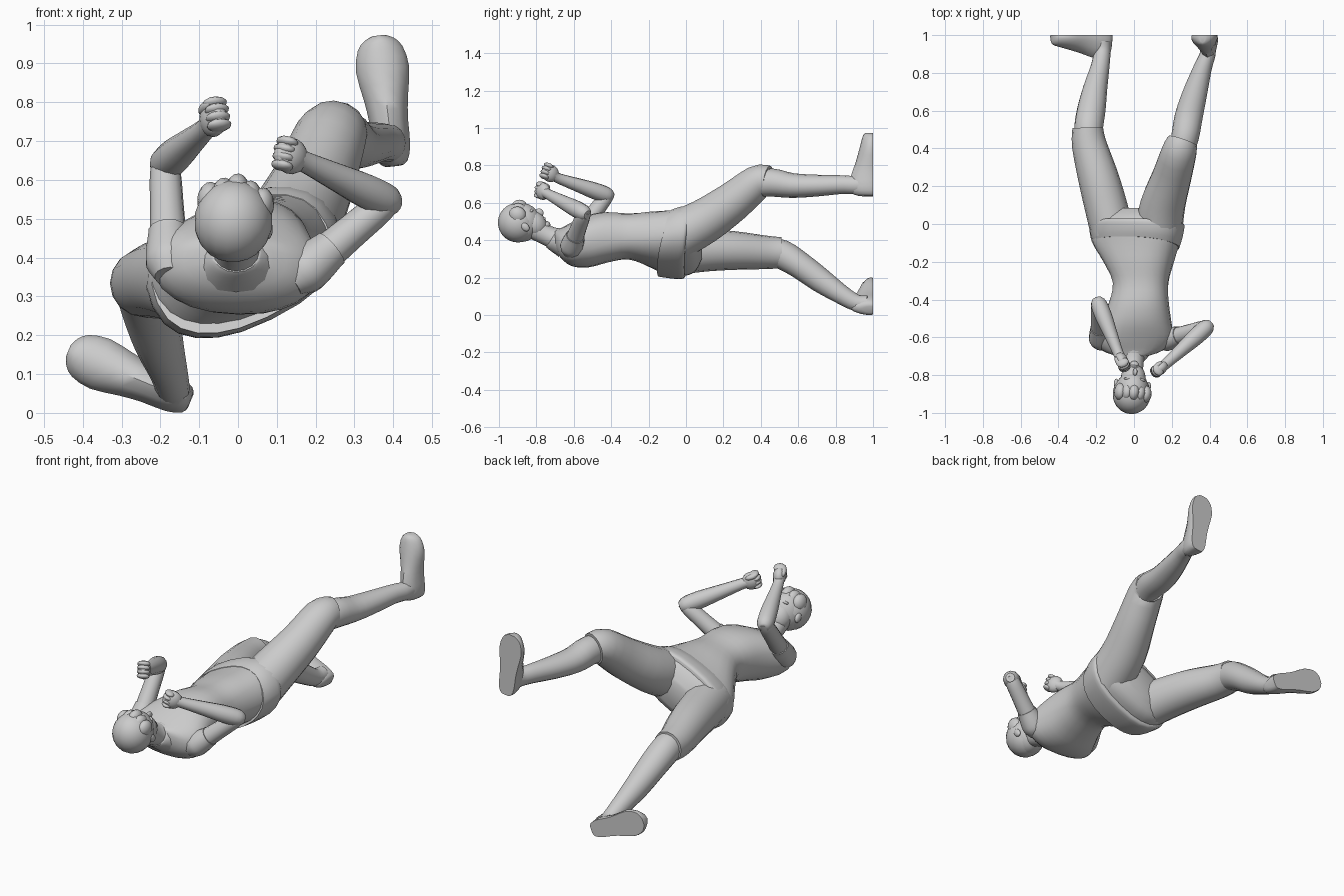
import bpy, bmesh, math
from mathutils import Vector, Matrix

if "Cube" in bpy.data.objects:
    bpy.data.objects.remove(bpy.data.objects["Cube"])

V = Vector


def finish(name, bm, angle=50):
    bmesh.ops.recalc_face_normals(bm, faces=bm.faces)
    me = bpy.data.meshes.new(name)
    bm.to_mesh(me)
    bm.free()
    ob = bpy.data.objects.new(name, me)
    bpy.context.collection.objects.link(ob)
    bpy.ops.object.select_all(action='DESELECT')
    ob.select_set(True)
    bpy.context.view_layer.objects.active = ob
    bpy.ops.object.shade_smooth_by_angle(angle=math.radians(angle))
    return ob


def bridge(name, rings, angle=50):
    bm = bmesh.new()
    vr = [[bm.verts.new(p) for p in r] for r in rings]
    n = len(vr[0])
    for a, b in zip(vr, vr[1:]):
        for i in range(n):
            bm.faces.new((a[i], a[(i + 1) % n], b[(i + 1) % n], b[i]))
    bm.faces.new(vr[0])
    bm.faces.new(vr[-1])
    return finish(name, bm, angle)


def spline(keys, steps=3):
    # Catmull-Rom through tuples of numbers
    out = []
    for i in range(len(keys) - 1):
        p = [keys[max(0, min(len(keys) - 1, i + k))] for k in (-1, 0, 1, 2)]
        for s in range(steps):
            t = s / steps
            out.append([0.5 * (2 * b + (c - a) * t + (2 * a - 5 * b + 4 * c - d) * t * t
                               + (3 * b - a - 3 * c + d) * t ** 3) for a, b, c, d in zip(*p)])
    return out + [list(keys[-1])]


def limb(name, keys, n=16, side=V((1, 0, 0))):
    # keys: x, y, z, half width, half depth
    k = spline(keys)
    rings = []
    for i, q in enumerate(k):
        tan = (V(k[min(i + 1, len(k) - 1)][:3]) - V(k[max(i - 1, 0)][:3])).normalized()
        u = (side - tan * side.dot(tan)).normalized()
        w = tan.cross(u)
        rings.append([V(q[:3]) + u * q[3] * math.cos(2 * math.pi * j / n)
                      + w * q[4] * math.sin(2 * math.pi * j / n) for j in range(n)])
    return bridge(name, rings)


def trunk(name, keys, n=24):
    # keys: x, y, z, half width, half depth, roll in degrees, slant; rings lie across y
    rings = []
    for x, y, z, a, b, roll, slant in spline(keys):
        m = Matrix.Rotation(math.radians(-roll), 3, 'Y')
        f = lambda v: math.copysign(abs(v) ** 0.85, v)
        ring = []
        for j in range(n):
            t = 2 * math.pi * j / n
            c, s = math.cos(t), math.sin(t)
            ring.append(V((x, y + slant * s, z)) + m @ V((a * f(c), 0, b * f(s))))
        rings.append(ring)
    return bridge(name, rings)


def blob(name, loc, size, frame=Matrix.Identity(3), seg=16):
    bm = bmesh.new()
    bmesh.ops.create_uvsphere(bm, u_segments=seg, v_segments=seg * 2 // 3, radius=1)
    for v in bm.verts:
        v.co = V(loc) + frame @ V([a * b for a, b in zip(v.co, size)])
    return finish(name, bm, 80)


# Torso, with the hips rolled against the shoulders
trunk("shirt", [(-.01, -.70, .405, .08, .05, 0, 0), (-.008, -.67, .385, .16, .08, -2, 0),
                (-.005, -.61, .378, .213, .117, -2, 0), (.01, -.52, .395, .188, .14, 0, 0),
                (.025, -.42, .415, .16, .135, 4, 0), (.035, -.31, .42, .147, .12, 10, 0),
                (.025, -.2, .405, .188, .136, 18, 0), (.01, -.1, .385, .238, .148, 24, 0),
                (.012, -.04, .385, .246, .15, 25, 0)])
trunk("waistband", [(.01, -.11, .384, .24, .152, 25, .045), (.012, -.06, .386, .256, .16, 26, .03),
                    (.016, -.005, .388, .262, .163, 26, .02), (.018, .01, .39, .25, .152, 26, .02)])
trunk("shorts_seat", [(.01, -.05, .386, .25, .15, 25, 0), (.015, .015, .39, .248, .142, 26, 0),
                      (.015, .055, .385, .205, .115, 26, 0), (.015, .085, .385, .11, .07, 26, 0)])

# Legs
limb("left_shorts_leg", [(.13, -.04, .43, .125, .13), (.152, .1, .502, .12, .12),
                         (.20, .25, .605, .105, .107), (.238, .38, .708, .094, .092),
                         (.258, .44, .715, .08, .083)])
limb("left_shin", [(.245, .37, .70, .065, .07), (.27, .46, .708, .073, .075),
                   (.29, .57, .692, .074, .066), (.325, .70, .692, .064, .058),
                   (.365, .83, .697, .048, .05), (.39, .90, .695, .042, .048),
                   (.395, .97, .695, .04, .05)])
limb("right_shorts_leg", [(-.115, -.04, .34, .115, .125), (-.15, .1, .345, .113, .113),
                          (-.19, .25, .345, .107, .104), (-.237, .42, .335, .092, .09),
                          (-.245, .51, .333, .081, .083)])
limb("right_shin", [(-.24, .42, .345, .07, .07), (-.24, .51, .325, .076, .078),
                    (-.225, .61, .265, .075, .072), (-.205, .72, .185, .064, .066),
                    (-.18, .83, .11, .05, .052), (-.168, .91, .065, .044, .045),
                    (-.165, .97, .06, .042, .045)])


# Shoes, flat soles on the plane y = 1
def shoe(name, heel, toe):
    heel, toe = V((heel[0], 1, heel[1])), V((toe[0], 1, toe[1]))
    across = (toe - heel).normalized().cross(V((0, 1, 0)))
    keys = [(0, .018, .06), (.03, .036, .105), (.15, .048, .13), (.35, .05, .115),
            (.52, .057, .095), (.74, .069, .074), (.9, .058, .06), (.97, .038, .052), (1, .016, .04)]
    rings = []
    for s, w, h in spline(keys, 2):
        ring = [heel.lerp(toe, s) + across * w * c + V((0, -h * y, 0))
                for c, y in ((-.96, 0), (-1, .12), (-1, .28), (-.86, .55), (-.55, .85), (0, 1),
                             (.55, .85), (.86, .55), (1, .28), (1, .12), (.96, 0), (0, 0))]
        rings.append(ring)
    bridge(name, rings, 45)


shoe("left_shoe", (.402, .635), (.362, .972))
shoe("right_shoe", (-.122, .03), (-.437, .16))


# Arms with short sleeves and fists
def arm(side, shoulder, elbow, wrist, knuckle):
    s, e, w, k = map(V, (shoulder, elbow, wrist, knuckle))
    hint = V((0, 0, 1)).cross(w - e).normalized()
    sec = lambda p, r: (*p, r, r)
    limb(side + "_upper_arm", [sec(s, .05), sec(s.lerp(e, .5), .044), sec(s.lerp(e, .9), .04),
                               sec(s.lerp(e, 1.08), .028)], 12, V((.3, 1, .2)))
    limb(side + "_forearm", [sec(e.lerp(w, -.1), .024), sec(e, .042), sec(e.lerp(w, .25), .045),
                             sec(e.lerp(w, .6), .037), sec(w, .028), sec(w.lerp(k, .4), .03)], 12, hint)
    a = s - (e - s).normalized() * .08
    limb(side + "_sleeve", [sec(a, .04), sec(a.lerp(s, .5), .06), sec(s, .06),
                            sec(s.lerp(e, .2), .052), sec(s.lerp(e, .24), .051)], 14, V((.3, 1, .2)))
    d = (k - w).normalized()
    u = (V((0, 0, 1)) - d * d.z).normalized()
    f = Matrix((d, u, d.cross(u))).transposed()
    blob(side + "_palm", w.lerp(k, .62), (.05, .047, .033), f)
    for i in range(4):
        blob(f"{side}_finger_{i + 1}", k + u * (.031 - .021 * i) - d * (.007 + .003 * abs(i - 1)),
             (.027, .0145, .033), f, 10)
    blob(side + "_thumb", w.lerp(k, .7) + u * .028 + d.cross(u) * .02, (.033, .014, .015), f, 10)


arm("left", (.195, -.605, .385), (.385, -.545, .545), (.175, -.735, .645), (.112, -.785, .672))
arm("right", (-.178, -.59, .415), (-.188, -.42, .64), (-.085, -.68, .73), (-.05, -.755, .775))

# Neck and collar
limb("neck", [(-.005, -.64, .39, .085, .075), (-.005, -.72, .415, .058, .056),
              (-.005, -.79, .45, .053, .056), (-.005, -.86, .48, .053, .056)])
limb("collar", [(-.005, -.65, .385, .12, .08), (-.005, -.70, .405, .08, .066),
                (-.005, -.715, .413, .062, .06)])

# Head: frame columns are across, face and crown directions
face = V((.15, .68, .72)).normalized()
across = face.cross(V((0, -.73, .68))).normalized()
H = Matrix((across, face, across.cross(face))).transposed()
C = V((-.01, -.882, .495))
at = lambda x, y, z: C + H @ V((x, y, z))
blob("skull", at(0, .0, 0), (.088, .106, .105), H, 20)
blob("jaw", at(0, .04, -.055), (.066, .068, .078), H, 18)
blob("chin", at(0, .082, -.108), (.026, .024, .022), H, 12)
blob("nose", at(0, .108, -.035), (.012, .02, .024), H, 10)
blob("lips", at(0, .097, -.076), (.022, .012, .009), H, 10)
blob("hair_back", at(0, -.014, .012), (.101, .106, .106), H, 20)
for i in range(5):
    x = (i - 2) * .034
    blob(f"hair_lock_{i + 1}", at(x, .05 - abs(x) * .35, .058 - abs(x) * .25), (.032, .046, .046), H, 12)
for s in (-1, 1):
    side = "left" if s > 0 else "right"
    blob(side + "_ear", at(s * .087, .01, -.032), (.012, .02, .028), H, 12)
    blob(side + "_brow", at(s * .032, .09, .002), (.027, .011, .008), H, 10)
